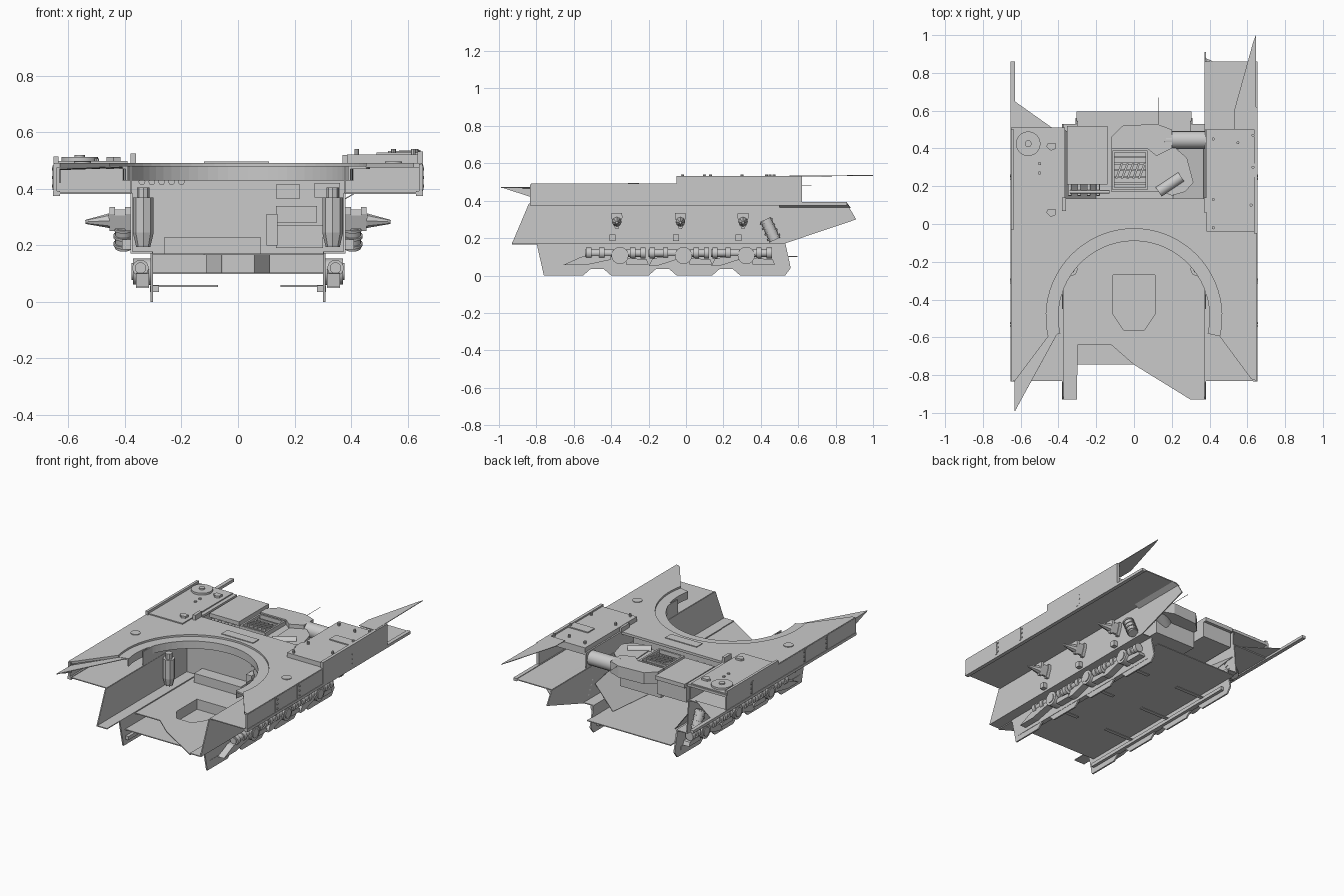
import bpy, bmesh, math
from mathutils import Vector, Matrix

grey = bpy.data.materials.new("plain_grey")
grey.diffuse_color = (0.59, 0.59, 0.59, 1)


def finish(name, bm):
    bmesh.ops.recalc_face_normals(bm, faces=bm.faces[:])
    me = bpy.data.meshes.new(name)
    bm.to_mesh(me)
    bm.free()
    me.materials.append(grey)
    ob = bpy.data.objects.new(name, me)
    bpy.context.collection.objects.link(ob)
    return ob


def prism(name, pts, axis, lo, hi):
    """Extrude a 2D outline along x (pts are y,z), y (x,z) or z (x,y)."""
    put = {'x': lambda p, d: (d, p[0], p[1]), 'y': lambda p, d: (p[0], d, p[1]),
           'z': lambda p, d: (p[0], p[1], d)}[axis]
    bm = bmesh.new()
    a = [bm.verts.new(put(p, lo)) for p in pts]
    b = [bm.verts.new(put(p, hi)) for p in pts]
    bm.faces.new(a)
    bm.faces.new(b)
    for i in range(len(pts)):
        j = (i + 1) % len(pts)
        bm.faces.new((a[i], a[j], b[j], b[i]))
    return finish(name, bm)


def box(name, x0, x1, y0, y1, z0, z1):
    return prism(name, [(x0, y0), (x1, y0), (x1, y1), (x0, y1)], 'z', z0, z1)


def rod(name, p, q, r, r2=None, n=16):
    p, q = Vector(p), Vector(q)
    bm = bmesh.new()
    rot = (q - p).to_track_quat('Z', 'Y').to_matrix().to_4x4()
    bmesh.ops.create_cone(bm, cap_ends=True, segments=n, radius1=r, radius2=r if r2 is None else r2,
                          depth=(q - p).length, matrix=Matrix.Translation((p + q) / 2) @ rot)
    ob = finish(name, bm)
    if n > 8:
        bpy.context.view_layer.objects.active = ob
        ob.select_set(True)
        bpy.ops.object.shade_smooth_by_angle(angle=math.radians(40))
        ob.select_set(False)
    return ob


def sheet(name, *pts):
    """Thin torn plate through 3D points."""
    bm = bmesh.new()
    f = bm.faces.new([bm.verts.new(p) for p in pts])
    f.normal_update()
    n = f.normal * 0.004
    ext = bmesh.ops.extrude_face_region(bm, geom=[f])
    bmesh.ops.translate(bm, verts=[v for v in ext['geom'] if isinstance(v, bmesh.types.BMVert)], vec=-n)
    return finish(name, bm)


def arc(r, a0, a1, n=40):
    return [(r * math.cos(math.radians(a0 + (a1 - a0) * i / n)),
             -0.49 + r * math.sin(math.radians(a0 + (a1 - a0) * i / n))) for i in range(n + 1)]


# deck with turret opening, and the sunken ring ledge
prism("deck", [(-.65, -.83), (-.63, -.83)] + arc(.465, 193, -13) +
      [(.62, -.82), (.65, -.83), (.65, .5), (.375, .5), (.375, .135), (-.365, .135), (-.365, .51), (-.65, .51)],
      'z', .476, .492)
prism("turret_ring", arc(.467, 193, -13) + arc(.40, -13, 193), 'z', .470, .480)
prism("ring_wall", arc(.408, 193, -13) + arc(.40, -13, 193), 'z', .43, .475)
sheet("front_left_shard", (-.40, -.57, .478), (-.45, -.59, .478), (-.63, -.83, .470), (-.63, -.99, .472))
sheet("front_left_shard_skirt", (-.632, -.99, .472), (-.632, -.83, .470), (-.632, -.83, .42))
box("deck_seam_plate", -.12, .11, .0, .06, .488, .497)

# sponsons and hull sides, left and right
for s in (-1, 1):
    side = "right" if s > 0 else "left"
    back = .86 if s > 0 else .51
    X = lambda a, b: sorted((s * a, s * b))
    box(side + "_sponson_floor", *X(.375, .64), -.83, back, .382, .388)
    box(side + "_skirt", *X(.64, .652), -.835, .51, .385, .488)
    box(side + "_sponson_inner_wall", *X(.375, .382), -.45, .5, .385, .48)
    box(side + "_sponson_bulkhead", *X(.38, .642), -.2, -.19, .385, .48)
    box(side + "_lower_rail", *X(.63, .655), -.835, .86, .374, .392)
    wall = [(-.93, .172), (.53, .172), (.91, .30), (.86, .385), (-.84, .385)]
    if s < 0:
        wall = [(-.93, .172), (.53, .172), (.51, .385), (-.84, .385)]
    prism(side + "_hull_wall", wall, 'x', *X(.373, .38))
    box(side + "_ledge", *X(.302, .378), -.93, .53, .172, .178)
    # lower side with wheel notches along its foot
    low = [(-.80, .178), (-.76, 0)]
    for y in (-.47, -.12, .22):
        low += [(y - .08, 0), (y - .04, .035), (y + .03, .035), (y + .07, 0)]
    low += [(.53, 0), (.56, .04), (.53, .178)]
    prism(side + "_lower_side", low, 'x', *X(.30, .31))
    # skirt joints and bolts
    for y in (-.54, -.31, .24):
        box(side + "_skirt_joint", *X(.65, .656), y - .006, y + .006, .395, .483)
        for z in (.41, .44, .47):
            rod(side + "_skirt_bolt", (s * .648, y + .016, z), (s * .657, y + .016, z), .006, n=8)
    # roller brackets, bump stops, suspension
    for y in (-.37, -.03, .305):
        tri = lambda k: [(y - .028 * k, .29 + .045 * k), (y + .028 * k, .29 + .045 * k), (y + .03 * k, .29 + .02 * k),
                         (y + .008 * k, .29 - .04 * k), (y - .008 * k, .29 - .04 * k), (y - .03 * k, .29 + .02 * k)]
        prism(side + "_roller_bracket", tri(1), 'x', *X(.38, .40))
        prism(side + "_roller_arm", tri(.8), 'x', *X(.40, .435))
        prism(side + "_roller_flange", tri(1), 'x', *X(.435, .455))
        rod(side + "_roller_tip", (s * .455, y, .287), (s * .54, y, .283), .026, .007, n=8)
        box(side + "_bump_stop", *X(.375, .41), y - .04, y - .008, .185, .22)
        rod(side + "_arm_pivot", (s * .30, y + .017, .107), (s * .372, y + .017, .107), .046)
        rod(side + "_pivot_cap", (s * .37, y + .017, .107), (s * .377, y + .017, .107), .03)
        rod(side + "_damper", (s * .345, y - .17, .12), (s * .345, y + .15, .12), .02)
        for dy in (-.15, -.08, .085, .14):
            rod(side + "_damper_collar", (s * .345, y + dy - .014, .12), (s * .345, y + dy + .014, .12), .029)
        prism(side + "_swing_arm", [(y - .29, .055), (y - .17, .055), (y - .03, .085), (y - .03, .115), (y - .19, .10)]
              if y < -.3 else [(y - .17, .05), (y - .13, .05), (y - .02, .085), (y - .02, .115), (y - .15, .09)],
              'x', *X(.315, .36))
        prism(side + "_arm_foot", [(y + .05, .06), (y + .17, .06), (y + .16, .085), (y + .05, .095)], 'x', *X(.31, .355))
        # torsion bar cover beneath the floor
        a, b = (.15, .30) if s > 0 else (-.30, -.07)
        box(side + "_torsion_cover", a, b, y, y + .025, .053, .059)
    box(side + "_foot_rail", *X(.28, .312), -.74, .50, .035, .058)
    # slanted shock absorber near the back
    rod(side + "_shock", (s * .405, .475, .19), (s * .405, .425, .30), .03)
    for k in range(4):
        y, z = .47 - .013 * k, .20 + .028 * k
        rod(side + "_shock_band", (s * .405, y, z), (s * .405, y - .004, z + .009), .036)
    # stowed vertical canister
    cx, cy = s * .335, -.24
    rod(side + "_canister", (cx, cy, .245), (cx, cy, .37), .037, n=8)
    rod(side + "_canister_foot", (cx, cy, .195), (cx, cy, .245), .025, .037, n=8)
    rod(side + "_canister_neck", (cx, cy, .37), (cx, cy, .405), .022, n=8)

# double floor: bottom plate, and upper plate with a sunken chamfered well
box("bottom_plate", -.305, .305, -.745, .595, .098, .104)
well = [(-.11, -.27), (-.11, -.48), (-.055, -.56), (.055, -.56), (.11, -.48), (.11, -.27)]
prism("upper_floor_left", [(-.305, -.64), (-.12, -.64), (0, -.745), (0, -.56)] + well[2::-1] +
      [(0, -.27), (0, .01), (-.305, .01)], 'z', .165, .171)
prism("upper_floor_right", [(0, -.745), (.30, -.93), (.305, -.93), (.305, .01), (0, .01), (0, -.27)] +
      well[:2:-1] + [(0, -.56)], 'z', .165, .171)
for (ax, ay), (bx, by) in zip(well, well[1:] + well[:1]):
    sheet("well_side", (ax, ay, .168), (bx, by, .168), (bx, by, .102), (ax, ay, .102))

# firewall and interior cabinets
box("firewall", -.375, .375, .0, .012, .172, .48)
box("firewall_base", -.303, .303, .0, .012, .10, .175)
box("step_box", -.26, .08, -.085, .005, .165, .23)
for c in ((.10, .14, -.06, .20, .31), (.135, .30, -.05, .19, .27), (.135, .28, -.03, .28, .34),
          (.135, .22, -.05, .365, .415), (.27, .36, -.04, .37, .42)):
    box("cabinet", c[0], c[1], c[2], .003, c[3], c[4])
for k in range(5):
    rod("firewall_fitting", (-.34 + .035 * k, -.015, .425), (-.34 + .035 * k, .0, .425), .012, n=8)

# engine bay: block, cover, grille, pipes
box("engine_cover", -.355, -.14, .21, .52, .462, .488)
box("engine_cover_side", -.355, -.14, .23, .50, .36, .462)
box("engine_block", -.12, .18, .17, .43, .30, .455)
prism("intake_manifold", [(-.12, .40), (.07, .40), (.12, .36), (.20, .40), (.20, .50), (.12, .53), (-.06, .52), (-.12, .46)],
      'z', .41, .485)
for x in (-.115, .06):
    box("grille_side", x, x + .012, .18, .39, .455, .482)
for y in (.18, .378):
    box("grille_end", -.115, .072, y, y + .012, .455, .482)
for k in range(5):
    y = .21 + .035 * k
    box("grille_bar", -.105, .062, y, y + .01, .455, .466)
    x = -.08 + .03 * k
    prism("grille_slat", [(x - .02, .24), (x - .008, .24), (x + .022, .32), (x + .01, .32)], 'z', .458, .476)
prism("fan_housing", [(.12, .38), (.20, .42), (.28, .35), (.315, .22), (.27, .17), (.20, .15), (.13, .18)], 'z', .38, .46)
rod("fan_duct", (.13, .17, .45), (.25, .25, .45), .03)
rod("exhaust_pipe", (.17, .445, .44), (.375, .445, .44), .047)
rod("exhaust_elbow", (.18, .445, .44), (.10, .40, .40), .05)
for k in range(4):
    rod("hose", (-.34 + .05 * k, .15, .45), (-.34 + .05 * k, .24, .44), .009)
rod("cross_hose", (-.34, .17, .455), (-.13, .17, .455), .009)
rod("aerial", (.13, .53, .48), (.13, .67, .48), .0015, n=6)

# torn plates inside the engine bay
sheet("bay_left_slope", (-.37, .5, .30), (-.37, .05, .36), (-.20, .05, .11), (-.20, .40, .11))
sheet("bay_right_slope", (.37, .42, .26), (.37, .05, .33), (.20, .05, .11), (.24, .42, .11))

# right rear: raised deck, side plate and long shard
box("right_deck_cover", .385, .645, -.04, .5, .488, .522)
box("right_cover_rim", .635, .655, -.05, .62, .388, .532)
sheet("right_rear_shard", (.53, .50, .533), (.645, .50, .533), (.645, 1.0, .537), (.63, .96, .537), (.53, .60, .533))
sheet("right_rear_wall_flap", (.375, .88, .36), (.42, .86, .386), (.42, .50, .386), (.375, .50, .36))
box("right_latch", .49, .645, .25, .32, .52, .529)
for x, y in ((.42, -.02), (.42, .13), (.55, .43), (.62, .1), (.42, .45), (.63, .3), (.63, .47)):
    rod("right_bolt", (x, y, .52), (x, y, .54), .008, n=8)
box("right_hinge", .37, .385, .06, .14, .488, .52)

# left rear: deck cover, round hatch, fender remains
box("left_deck_cover", -.645, -.39, -.02, .505, .488, .499)
box("left_cover_rim", -.652, -.635, -.03, .50, .488, .515)
rod("round_hatch", (-.56, .425, .495), (-.56, .425, .512), .065, n=24)
rod("hatch_knob", (-.56, .425, .51), (-.56, .425, .52), .018, n=12)
for y in (.06, .41):
    prism("lift_eye", [(-.465, y), (-.44, y - .022), (-.415, y - .012), (-.415, y + .02), (-.455, y + .02)], 'z', .495, .512)
for y in (.27, .32):
    rod("left_bolt", (-.5, y, .495), (-.5, y, .507), .009, n=8)
box("left_hinge", -.38, -.36, .07, .14, .488, .525)
box("left_fender_strip", -.655, -.632, .50, .86, .378, .392)
sheet("left_fender_shard", (-.632, .50, .388), (-.632, .65, .388), (-.42, .50, .388))

# small round plugs on the front deck
for s in (-1, 1):
    rod("deck_plug", (s * .55, -.28, .488), (s * .55, -.28, .496), .03)
